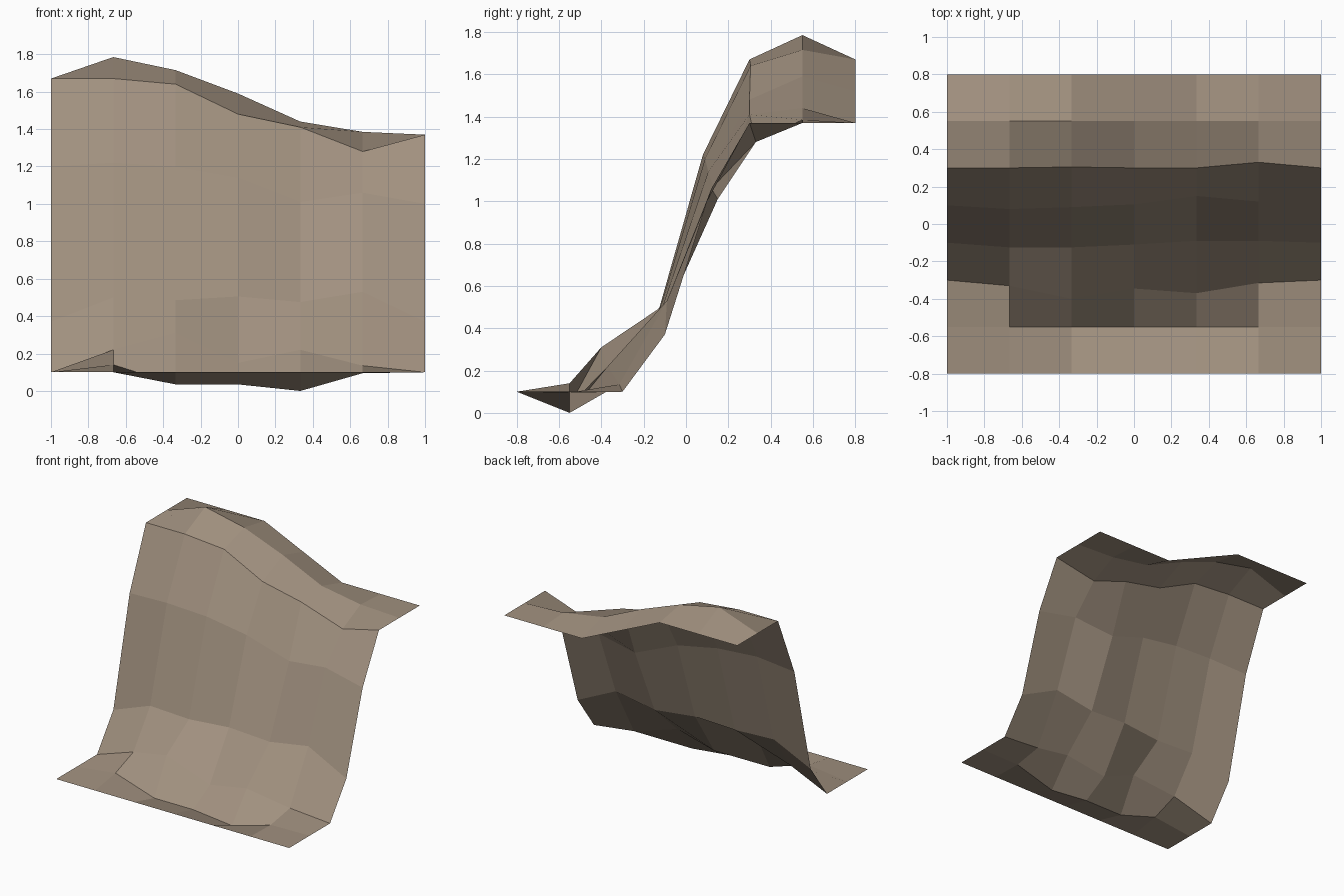
import bpy
import bmesh

# Remove only the default object
default_cube = bpy.data.objects.get("Cube")
if default_cube:
    bpy.data.objects.remove(default_cube, do_unlink=True)


def make_material(name, colour):
    material = bpy.data.materials.new(name)
    material.use_nodes = True
    material.diffuse_color = colour
    shader = material.node_tree.nodes["Principled BSDF"]
    shader.inputs["Base Color"].default_value = colour
    return material


rock = make_material("brown rock", (0.36, 0.285, 0.215, 1.0))

COLUMNS = 7
LOW, HIGH_LEFT, HIGH_RIGHT = 0.1, 1.67, 1.37


def plateau_edge(column):
    """Height of the back rim: a high step, one ramp, then a low step."""
    blend = min(max((column - 2) / 2, 0), 1)
    return HIGH_LEFT + (HIGH_RIGHT - HIGH_LEFT) * blend


# Each row across the cliff: depth of its two ends, inner depths, all heights
flat = [LOW] * COLUMNS
rim = [plateau_edge(column) for column in range(COLUMNS)]
rows = [
    (-0.8, [-0.8] * 5, flat),
    # hollows at the foot
    (-0.55, [-0.55] * 5, [LOW, 0.14, 0.035, 0.035, 0, 0.095, LOW]),
    # foot of the cliff face
    (-0.3, [-0.33, -0.4, -0.345, -0.37, -0.315],
     [LOW, 0.22, 0.31, 0.15, 0.22, 0.135, LOW]),
    # lower face
    (-0.1, [-0.125, -0.125, -0.11, -0.09, -0.09],
     [0.37, 0.5, 0.485, 0.505, 0.475, 0.53, 0.37]),
    # upper face
    (0.1, [0.08, 0.09, 0.105, 0.15, 0.12],
     [1.2, 1.22, 1.2, 1.14, 1.01, 1.06, 1.0]),
    # brow of the cliff
    (0.3, [0.3, 0.305, 0.3, 0.3, 0.33],
     [HIGH_LEFT, 1.67, 1.64, 1.48, 1.41, 1.28, HIGH_RIGHT]),
    # crest of the plateau
    (0.55, [0.55] * 5,
     [HIGH_LEFT, 1.785, 1.715, 1.59, 1.44, 1.385, HIGH_RIGHT]),
    (0.8, [0.8] * 5, rim),
]

# Loft the rows into one open, faceted sheet
sheet = bmesh.new()
previous = None
for end_depth, inner_depths, heights in rows:
    depths = [end_depth, *inner_depths, end_depth]
    current = [
        sheet.verts.new((column / 3 - 1, depth, height))
        for column, (depth, height) in enumerate(zip(depths, heights))
    ]
    if previous:
        for column in range(COLUMNS - 1):
            sheet.faces.new((
                previous[column], previous[column + 1],
                current[column + 1], current[column],
            ))
    previous = current

mesh = bpy.data.meshes.new("cliff_face")
sheet.to_mesh(mesh)
sheet.free()
mesh.materials.append(rock)
cliff = bpy.data.objects.new("cliff_face", mesh)
bpy.context.collection.objects.link(cliff)
